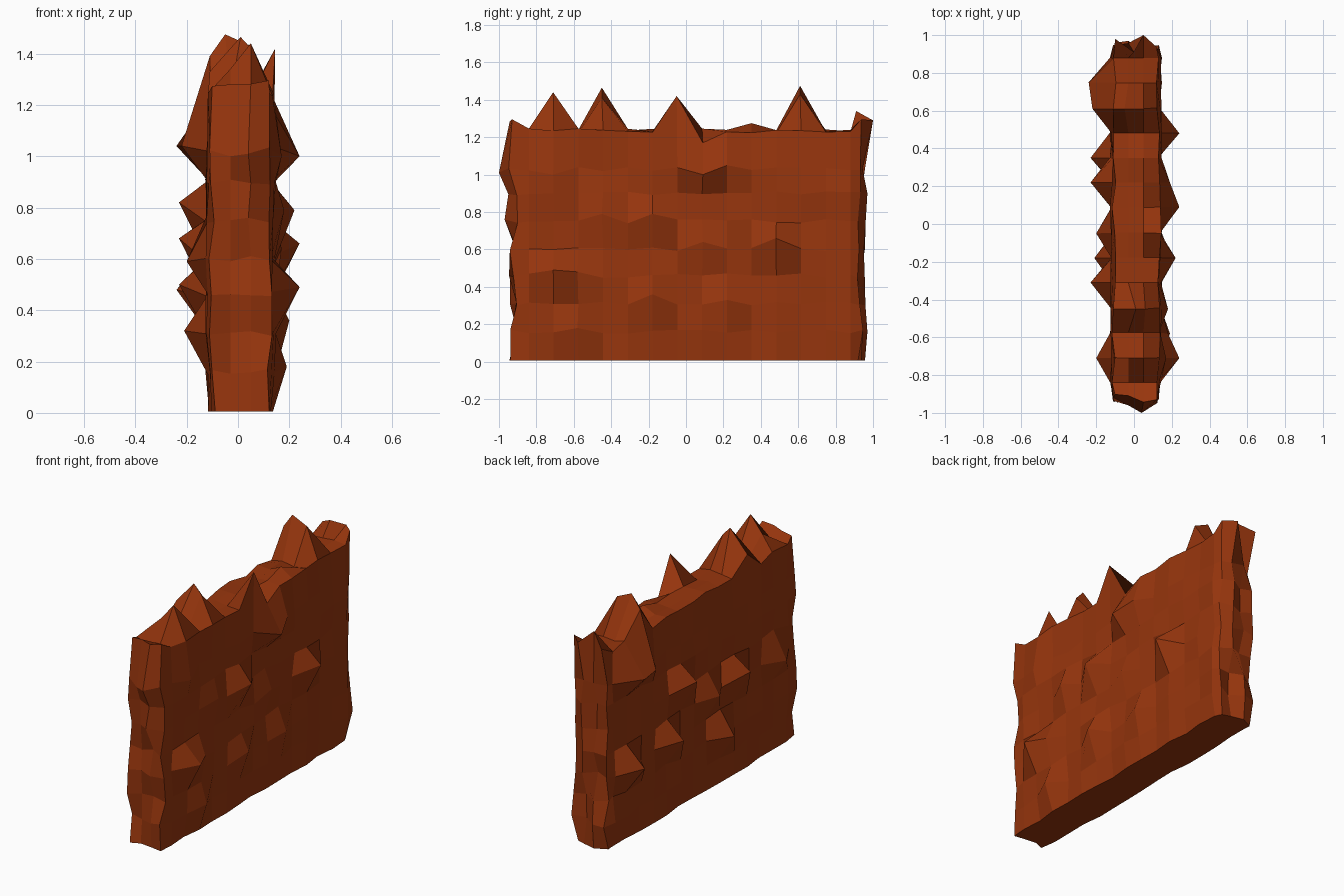
import bpy, bmesh, random
from mathutils import Vector

if "Cube" in bpy.data.objects:
    bpy.data.objects.remove(bpy.data.objects["Cube"])

random.seed(4)
XS = [-0.11, -0.03, 0.05, 0.13]
YS = [-0.925] + [-0.84 + 0.1323 * i for i in range(14)] + [0.935]
ZS = [0.005, 0.16, 0.31, 0.46, 0.60, 0.75, 0.90, 1.03, 1.235]
NX, NY, NZ = len(XS) - 1, len(YS) - 1, len(ZS) - 1

bm = bmesh.new()
lattice = {}


def vert(i, j, k):
    """Shared boundary vertex of the block, with slight rock roughness."""
    if (i, j, k) not in lattice:
        r = lambda a: random.uniform(-a, a)
        x, y, z = XS[i], YS[j], ZS[k]
        if i in (0, NX):
            side = 1 if i else -1
            x += side * (r(0.012) + (0.006 if 0 < k < NZ else -0.003))
            if j in (0, NY):
                x -= side * 0.012
        if j in (0, NY):
            y += r(0.025)
        if 0 < k < NZ:
            z += r(0.012)
        elif k == NZ:
            z += r(0.012) + (0.05 if j in (0, NY) else 0)
        lattice[i, j, k] = bm.verts.new((x, y, z))
    return lattice[i, j, k]


# Six gridded faces of the wall block
for a in range(NY):
    for b in range(NZ):
        for i in (0, NX):
            bm.faces.new([vert(i, a, b), vert(i, a + 1, b), vert(i, a + 1, b + 1), vert(i, a, b + 1)])
    for c in range(NX):
        for k in (0, NZ):
            bm.faces.new([vert(c, a, k), vert(c + 1, a, k), vert(c + 1, a + 1, k), vert(c, a + 1, k)])
for c in range(NX):
    for b in range(NZ):
        for j in (0, NY):
            bm.faces.new([vert(c, j, b), vert(c + 1, j, b), vert(c + 1, j, b + 1), vert(c, j, b + 1)])


def pull(points, fixed_axis, level):
    """Pull the nearest boundary vertex on the chosen face out to each point."""
    for p in points:
        p = Vector(p)
        pool = [v for key, v in lattice.items() if key[fixed_axis] == level]

        def dist(v):
            d = v.co - p
            d[fixed_axis] = 0
            return d.length
        min(pool, key=dist).co = p


# Spikes and ridges along the top
pull([(0.05, -0.71, 1.44), (-0.03, -0.71, 1.34), (0.01, -0.45, 1.465), (0.06, -0.45, 1.41),
      (-0.11, -0.45, 1.33), (0.145, -0.05, 1.42), (-0.05, 0.61, 1.475), (-0.11, 0.61, 1.39),
      (0.05, 0.61, 1.43), (0.0, 0.91, 1.34), (0.05, 0.35, 1.275), (0.14, 0.09, 1.17)], 2, NZ)
# Knobs on the right side
pull([(0.24, 0.48, 0.66), (0.17, 0.09, 0.64), (0.22, -0.18, 0.79), (0.18, -0.45, 0.79),
      (0.20, -0.18, 0.36), (0.18, 0.22, 0.33), (0.24, -0.71, 0.49), (0.18, -0.58, 0.48),
      (0.17, -0.71, 1.0), (0.24, 0.09, 1.0), (0.19, 0.22, 1.05), (0.19, -0.58, 0.18)], 0, NX)
# Knobs on the left side
pull([(-0.23, -0.31, 0.68), (-0.23, 0.22, 0.82), (-0.20, -0.05, 0.62), (-0.23, 0.35, 0.50),
      (-0.24, 0.75, 0.48), (-0.21, -0.18, 0.32), (-0.20, -0.71, 0.59), (-0.24, 0.75, 1.04),
      (-0.22, 0.61, 1.04)], 0, 0)
# Bulges on the front and back ends
pull([(0.04, -1.0, 1.01), (0.04, -0.97, 0.76), (-0.03, -0.96, 1.0)], 1, 0)
pull([(0.05, 1.0, 1.29), (-0.1, 0.98, 1.28), (0.05, 0.97, 0.9), (-0.03, 0.97, 0.16)], 1, NY)

bmesh.ops.recalc_face_normals(bm, faces=bm.faces)
mesh = bpy.data.meshes.new("rock_wall")
bm.to_mesh(mesh)
bm.free()
wall = bpy.data.objects.new("rock_wall", mesh)
bpy.context.collection.objects.link(wall)

# Rusty brown rock
mat = bpy.data.materials.new("rust_rock")
mat.diffuse_color = (0.31, 0.036, 0.004, 1)
mat.use_nodes = True
mat.node_tree.nodes["Principled BSDF"].inputs["Base Color"].default_value = mat.diffuse_color
mesh.materials.append(mat)
